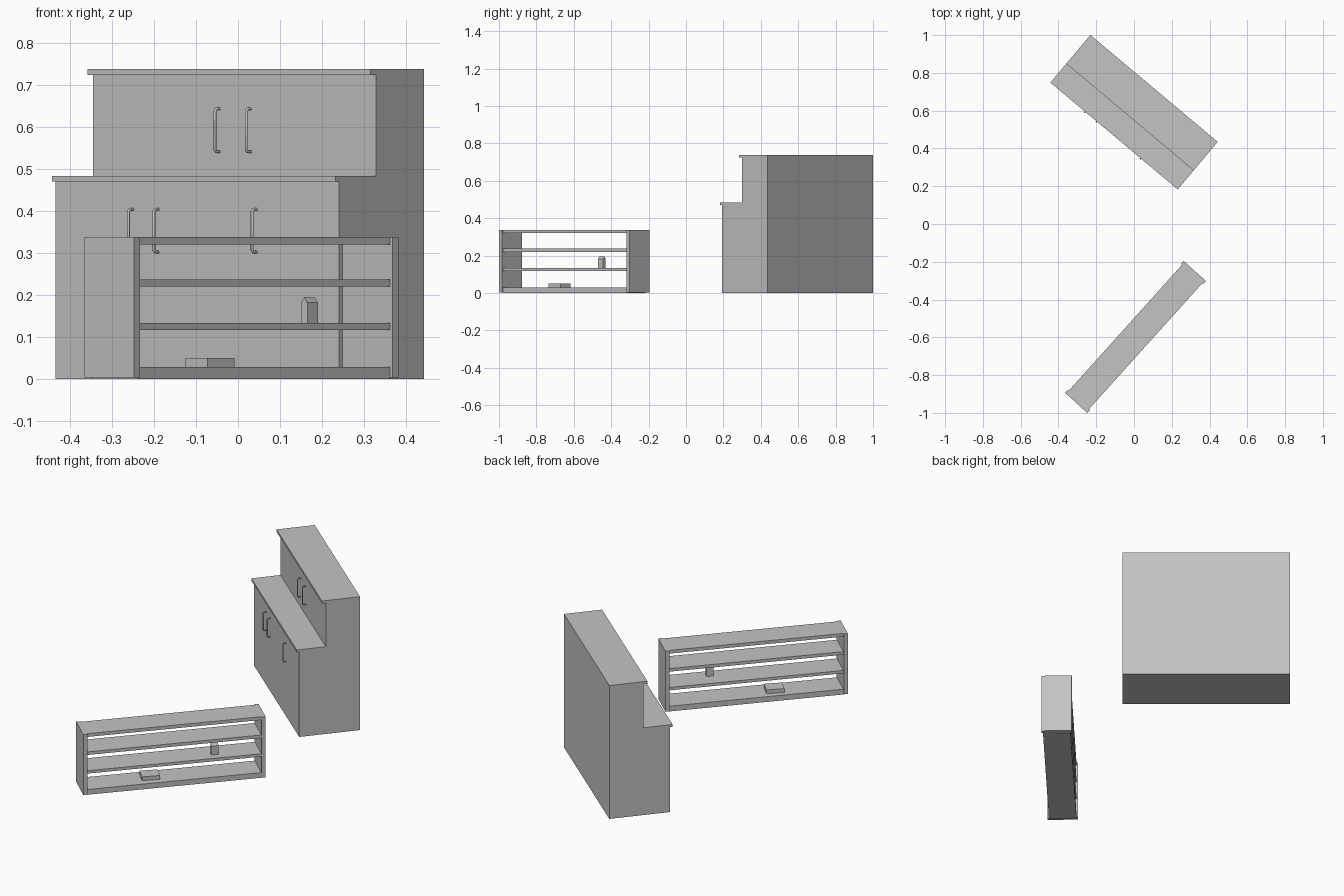
import bpy, bmesh
from math import radians
from mathutils import Matrix, Vector

cube = bpy.data.objects.get("Cube")
if cube:
    bpy.data.objects.remove(cube, do_unlink=True)

grey = bpy.data.materials.new("plain_grey")
grey.use_nodes = True
colour = (0.55, 0.55, 0.55, 1)
grey.diffuse_color = colour
grey.node_tree.nodes["Principled BSDF"].inputs["Base Color"].default_value = colour


def frame(x, y, z, degrees):
    return Matrix.Translation((x, y, z)) @ Matrix.Rotation(radians(degrees), 4, 'Z')


def add(name, data, place):
    data.materials.append(grey)
    ob = bpy.data.objects.new(name, data)
    bpy.context.collection.objects.link(ob)
    ob.matrix_world = place
    return ob


def prism(name, place, profile, x0, x1):
    """Extrude a (y, z) profile along local x."""
    bm = bmesh.new()
    face = bm.faces.new([bm.verts.new((x0, y, z)) for y, z in profile])
    out = bmesh.ops.extrude_face_region(bm, geom=[face])
    moved = [v for v in out["geom"] if isinstance(v, bmesh.types.BMVert)]
    bmesh.ops.translate(bm, verts=moved, vec=(x1 - x0, 0, 0))
    bmesh.ops.recalc_face_normals(bm, faces=bm.faces)
    mesh = bpy.data.meshes.new(name)
    bm.to_mesh(mesh)
    bm.free()
    return add(name, mesh, place)


def box(name, place, x0, x1, y0, y1, z0, z1):
    return prism(name, place, [(y0, z0), (y1, z0), (y1, z1), (y0, z1)], x0, x1)


def handle(name, place, x, y, z0, z1):
    """Round bar pull with softened corners, standing off the door face."""
    reach, bend = 0.016, 0.005
    path = [(y, z0), (y - reach + bend, z0), (y - reach, z0 + bend),
            (y - reach, z1 - bend), (y - reach + bend, z1), (y, z1)]
    curve = bpy.data.curves.new(name, 'CURVE')
    curve.dimensions = '3D'
    curve.bevel_depth = 0.0035
    curve.bevel_resolution = 2
    curve.use_fill_caps = True
    spline = curve.splines.new('POLY')
    spline.points.add(len(path) - 1)
    for point, (py, pz) in zip(spline.points, path):
        point.co = (x, py, pz, 1)
    add(name, curve, place)


# Stepped cabinet, local origin at its back right corner
cabinet = frame(0.443, 0.435, 0, -40)
length, lower, upper = 0.88, 0.316, 0.178
box("lower_cabinet", cabinet, -length, 0, -lower, 0, 0, 0.47)
box("counter_top", cabinet, -length, 0, -lower - 0.013, 0, 0.47, 0.483)
box("upper_cabinet", cabinet, -length, 0, -upper, 0, 0.483, 0.724)
box("cabinet_top", cabinet, -length, 0, -upper - 0.02, 0, 0.724, 0.738)
for i, x in enumerate((-0.64, -0.561, -0.256)):
    handle(f"lower_handle_{i + 1}", cabinet, x, -lower, 0.302, 0.404)
for i, x in enumerate((-0.487, -0.39)):
    handle(f"upper_handle_{i + 1}", cabinet, x, -upper, 0.541, 0.643)

# Open shelf unit, local origin at its front left corner
shelf = frame(-0.247, -1.0, 0, 48)
width, depth, panel, inset = 0.939, 0.159, 0.021, 0.007
for name, x in (("left_end_panel", 0), ("right_end_panel", width - panel)):
    box(name, shelf, x, x + panel, 0, depth, 0.004, 0.338)
for name, z0, z1 in (("bottom_shelf", 0, 0.029), ("lower_shelf", 0.117, 0.133),
                     ("middle_shelf", 0.22, 0.237), ("top_shelf", 0.32, 0.338)):
    box(name, shelf, panel, width - panel, inset, depth - inset, z0, z1)

# Items on the shelves
box("flat_box", frame(-0.073, -0.735, 0.029, 45), 0, 0.092, 0, 0.074, 0, 0.021)
prism("gabled_carton", frame(0.165, -0.47, 0.133, 48),
      [(0, 0), (0.02, 0), (0.02, 0.049), (0.01, 0.062), (0, 0.049)], 0, 0.037)
